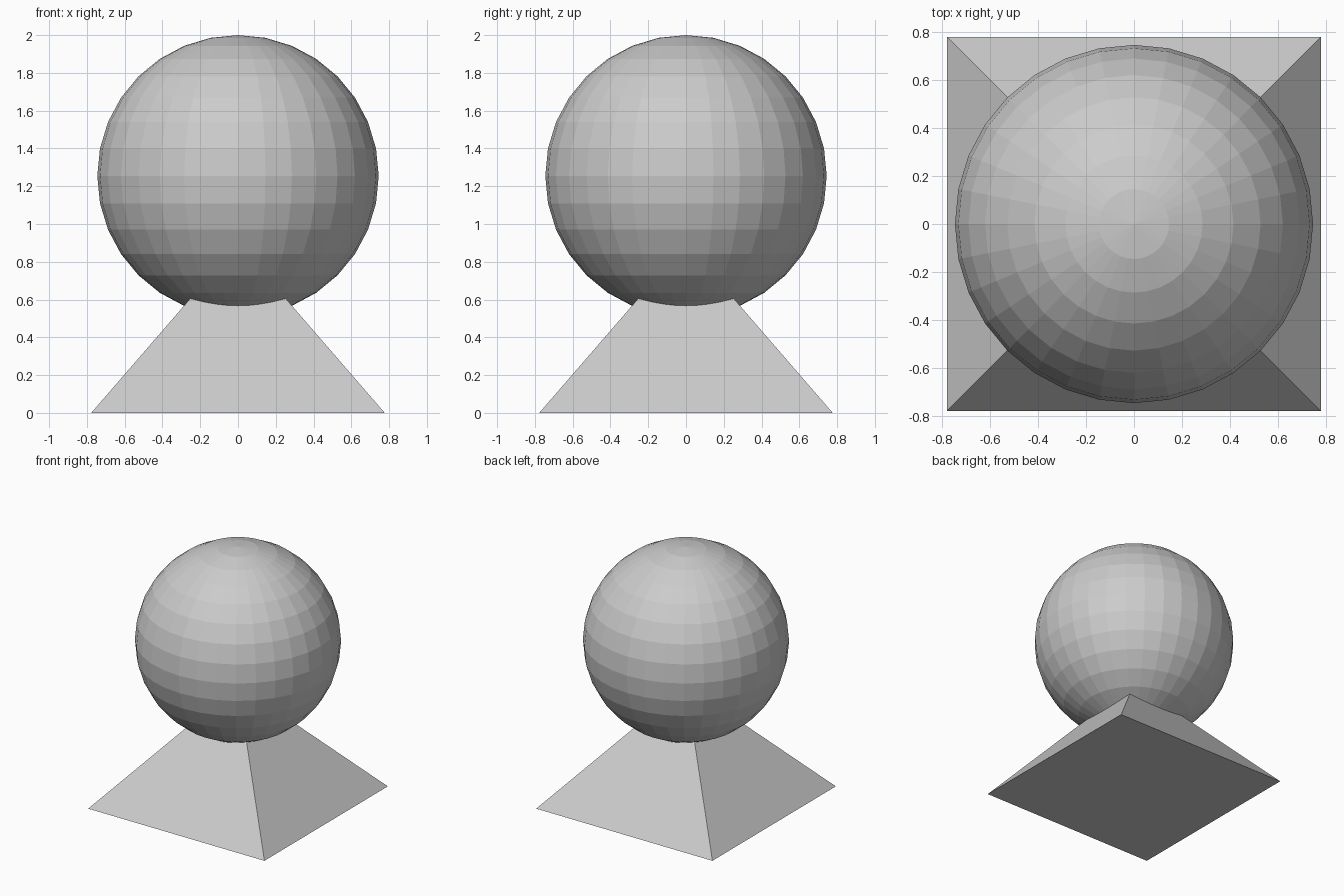
import bpy
import math

if "Cube" in bpy.data.objects:
    bpy.data.objects.remove(bpy.data.objects["Cube"])

# Pyramid base: four-sided cone, its tip hidden inside the ball
half, height = 0.777, 0.897
bpy.ops.mesh.primitive_cone_add(vertices=4, radius1=half * math.sqrt(2), radius2=0,
                                depth=height, location=(0, 0, height / 2),
                                rotation=(0, 0, math.pi / 4))
bpy.context.object.name = "pyramid_base"

# Flat-faced ball resting over the tip
radius = 0.745
bpy.ops.mesh.primitive_uv_sphere_add(segments=32, ring_count=16, radius=radius,
                                     location=(0, 0, 2 - radius))
bpy.context.object.name = "ball"
